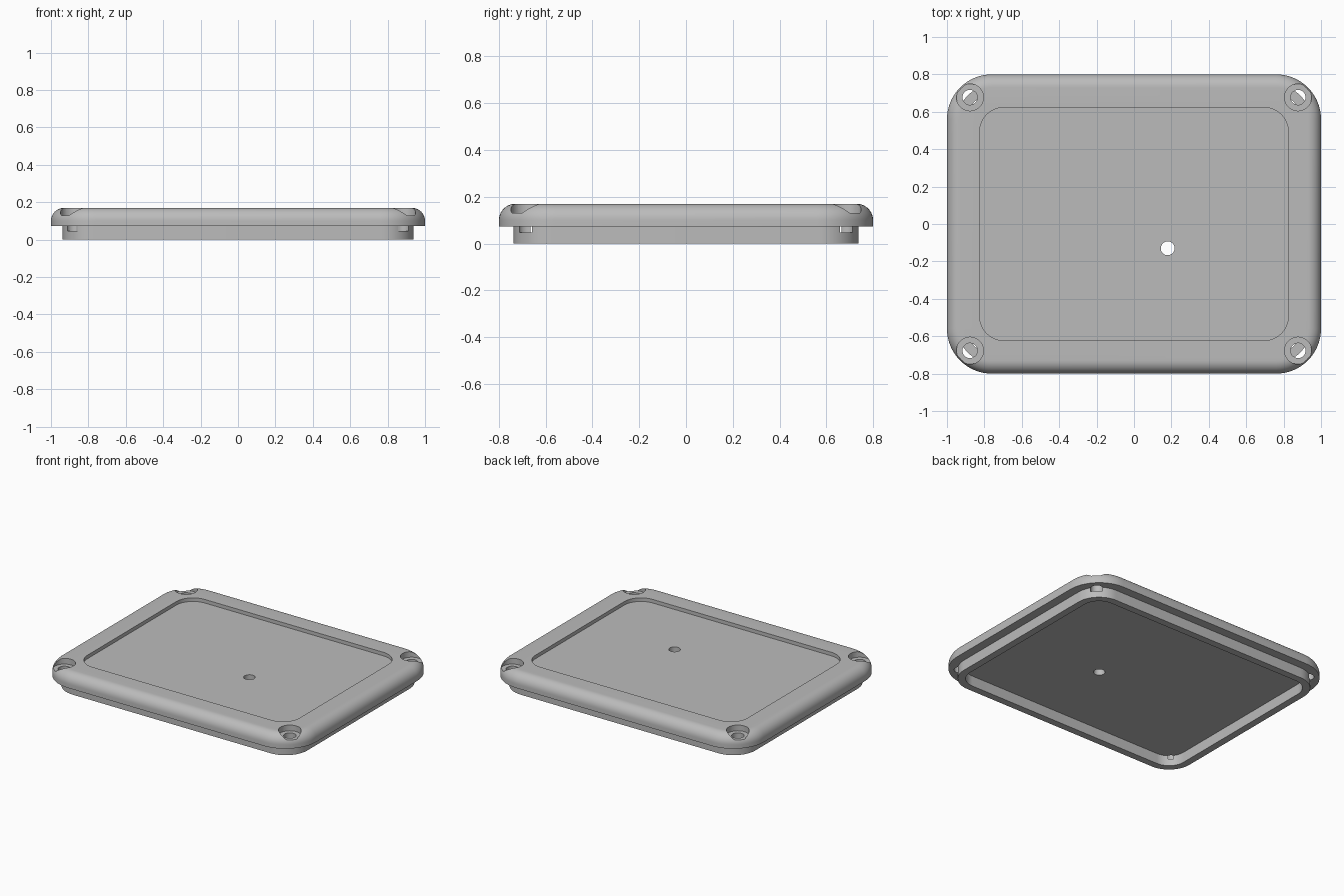
import bpy, bmesh, math
from mathutils import Vector

cube = bpy.data.objects.get("Cube")
if cube:
    bpy.data.objects.remove(cube, do_unlink=True)

grey = bpy.data.materials.new("plain grey")
grey.use_nodes = True
colour = (0.5, 0.5, 0.5, 1)
grey.diffuse_color = colour
grey.node_tree.nodes["Principled BSDF"].inputs["Base Color"].default_value = colour


def outline(hx, hy, r, steps=16):
    """Rounded rectangle, counter-clockwise."""
    pts = []
    for q, (sx, sy) in enumerate([(1, 1), (-1, 1), (-1, -1), (1, -1)]):
        for i in range(steps + 1):
            a = math.pi / 2 * (q + i / steps)
            pts.append((sx * (hx - r) + r * math.cos(a), sy * (hy - r) + r * math.sin(a)))
    return pts


def loft(name, rings, closed=False):
    """Bridge rings of (outline, z); cap the ends, or join last to first."""
    bm = bmesh.new()
    loops = [[bm.verts.new((x, y, z)) for x, y in pts] for pts, z in rings]
    pairs = list(zip(loops, loops[1:])) + ([(loops[-1], loops[0])] if closed else [])
    for a, b in pairs:
        for i in range(len(a)):
            j = (i + 1) % len(a)
            bm.faces.new((a[i], a[j], b[j], b[i]))
    if not closed:
        bm.faces.new(loops[0][::-1])
        bm.faces.new(loops[-1])
    bmesh.ops.recalc_face_normals(bm, faces=bm.faces)
    mesh = bpy.data.meshes.new(name)
    bm.to_mesh(mesh)
    bm.free()
    mesh.materials.append(grey)
    ob = bpy.data.objects.new(name, mesh)
    bpy.context.collection.objects.link(ob)
    return ob


def cylinder_cutter(name, x, y, r, z0, z1):
    circle = [(x + px, y + py) for px, py in outline(r, r, r, 10)]
    # drop the repeated points where the quarter arcs meet
    circle = [p for i, p in enumerate(circle) if i % 11 != 10]
    return loft(name, [(circle, z0), (circle, z1)])


def cut(target, cutters):
    for c in cutters:
        mod = target.modifiers.new("cut", "BOOLEAN")
        mod.operation = "DIFFERENCE"
        mod.solver = "EXACT"
        mod.object = c
        bpy.context.view_layer.objects.active = target
        bpy.ops.object.modifier_apply(modifier=mod.name)


# Lid plate with a rounded upper edge
BASE, TOP, FILLET, CORNER = 0.073, 0.17, 0.07, 0.24
rings = [(outline(1, 0.8, CORNER), BASE)]
for i in range(11):
    a = math.pi / 2 * i / 10
    inset = FILLET * (1 - math.cos(a))
    rings.append((outline(1 - inset, 0.8 - inset, CORNER - inset),
                  TOP - FILLET + FILLET * math.sin(a)))
lid = loft("lid_plate", rings)

# Sealing lip below the lid
outer, inner = outline(0.938, 0.738, 0.17), outline(0.888, 0.688, 0.12)
lip = loft("sealing_lip", [(outer, 0), (outer, BASE), (inner, BASE), (inner, 0)], closed=True)

# Recessed panel, drain hole and corner screw holes
panel = outline(0.825, 0.623, 0.13)
lid_cutters = [loft("panel_cutter", [(panel, 0.145), (panel, 0.3)]),
               cylinder_cutter("centre_hole_cutter", 0.18, -0.13, 0.037, -0.1, 0.3)]
lip_cutters = []
for sx in (-1, 1):
    for sy in (-1, 1):
        x, y = sx * 0.877, sy * 0.677
        lid_cutters.append(cylinder_cutter("counterbore_cutter", x, y, 0.072, 0.13, 0.3))
        hole = cylinder_cutter("screw_hole_cutter", x, y, 0.04, 0.047, 0.3)
        lid_cutters.append(hole)
        lip_cutters.append(hole)

cut(lid, lid_cutters)
cut(lip, lip_cutters)
for c in lid_cutters:
    bpy.data.objects.remove(c, do_unlink=True)

# Smooth curves, keep crisp edges
for ob in (lid, lip):
    bpy.ops.object.select_all(action="DESELECT")
    ob.select_set(True)
    bpy.context.view_layer.objects.active = ob
    bpy.ops.object.shade_smooth_by_angle(angle=math.radians(30))
